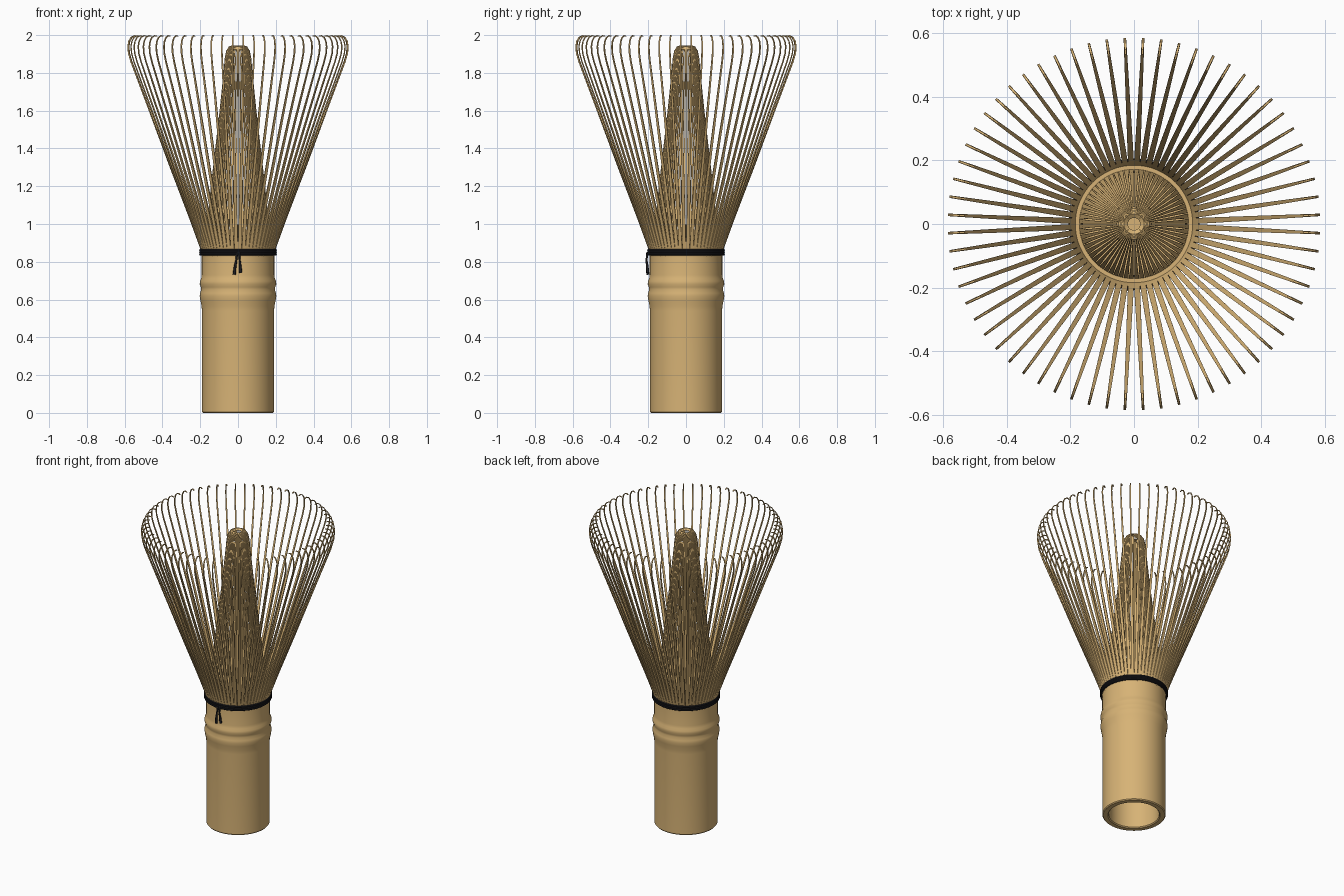
import bpy, math
from mathutils import Vector

if "Cube" in bpy.data.objects:
    bpy.data.objects.remove(bpy.data.objects["Cube"])


def material(name, rgb):
    m = bpy.data.materials.new(name)
    m.diffuse_color = (*rgb, 1)
    m.use_nodes = True
    m.node_tree.nodes["Principled BSDF"].inputs["Base Color"].default_value = m.diffuse_color
    return m


BAMBOO = material("bamboo tan", (0.68, 0.45, 0.18))
THREAD = material("black thread", (0.012, 0.012, 0.015))


def make(name, verts, faces, mat, angle=35):
    me = bpy.data.meshes.new(name)
    me.from_pydata(verts, [], faces)
    me.materials.append(mat)
    ob = bpy.data.objects.new(name, me)
    bpy.context.collection.objects.link(ob)
    bpy.ops.object.select_all(action='DESELECT')
    ob.select_set(True)
    bpy.context.view_layer.objects.active = ob
    bpy.ops.object.shade_smooth_by_angle(angle=math.radians(angle))
    return ob


def lathe(name, profile, mat, n=96, closed=False):
    """Revolve (r, z) points about z; an r of 0 becomes a pole."""
    verts, rings, faces = [], [], []
    for r, z in profile:
        if r == 0:
            rings.append([len(verts)] * n)
            verts.append((0, 0, z))
        else:
            rings.append(list(range(len(verts), len(verts) + n)))
            verts += [(r * math.cos(math.tau * i / n), r * math.sin(math.tau * i / n), z)
                      for i in range(n)]
    pairs = list(zip(rings, rings[1:]))
    if closed:
        pairs.append((rings[-1], rings[0]))
    for a, b in pairs:
        for i in range(n):
            j = (i + 1) % n
            faces.append(tuple(dict.fromkeys((a[i], a[j], b[j], b[i]))))
    return make(name, verts, faces, mat)


def tines(name, path, count, mat):
    """Ring of split tines. path: (r, z, width, thickness) along each tine."""
    verts, faces = [], []
    for k in range(count):
        a = math.tau * (k + 0.5) / count
        out = Vector((math.cos(a), math.sin(a), 0))
        side = Vector((-math.sin(a), math.cos(a), 0))
        base = len(verts)
        for i, (r, z, w, t) in enumerate(path):
            p, q = path[max(i - 1, 0)], path[min(i + 1, len(path) - 1)]
            d = Vector((q[0] - p[0], q[1] - p[1])).normalized()
            normal = out * d.y - Vector((0, 0, d.x))
            c = out * r + Vector((0, 0, z))
            for s, u in ((-1, -1), (1, -1), (1, 1), (-1, 1)):
                verts.append(c + side * (s * w / 2) + normal * (u * t / 2))
        for i in range(len(path) - 1):
            b = base + 4 * i
            for e in range(4):
                f = (e + 1) % 4
                faces.append((b + e, b + f, b + 4 + f, b + 4 + e))
        e = base + 4 * (len(path) - 1)
        faces += [(base + 3, base + 2, base + 1, base), (e, e + 1, e + 2, e + 3)]
    return make(name, verts, faces, mat)


# Hollow bamboo handle with a double-ridged node
lathe("handle", [(0, 0.58), (0.152, 0.58), (0.152, 0.006), (0.158, 0), (0.186, 0), (0.191, 0.006),
                 (0.191, 0.54), (0.193, 0.565), (0.199, 0.595), (0.203, 0.618), (0.201, 0.634),
                 (0.195, 0.652), (0.197, 0.666), (0.203, 0.682), (0.201, 0.698), (0.195, 0.712),
                 (0.192, 0.73), (0.192, 0.85), (0.17, 0.85), (0, 0.85)], BAMBOO)

# Outer flaring tines with inward-curled tips
tines("outer_tines", [(0.186, 0.83, 0.0186, 0.012), (0.196, 0.875, 0.0186, 0.011),
                      (0.25, 1.02, 0.0175, 0.009), (0.358, 1.3, 0.0145, 0.007),
                      (0.47, 1.6, 0.0115, 0.006), (0.568, 1.86, 0.0085, 0.005),
                      (0.581, 1.905, 0.008, 0.005), (0.584, 1.94, 0.0075, 0.005),
                      (0.579, 1.968, 0.007, 0.005), (0.567, 1.988, 0.007, 0.005),
                      (0.55, 1.997, 0.0065, 0.005), (0.534, 1.994, 0.006, 0.004)], 64, BAMBOO)

# Inner tines gathered into a narrow core
tines("inner_tines", [(0.168, 0.84, 0.0150, 0.009), (0.158, 1.0, 0.0125, 0.007),
                      (0.141, 1.2, 0.0095, 0.006), (0.118, 1.4, 0.0078, 0.005),
                      (0.095, 1.6, 0.0062, 0.005), (0.073, 1.82, 0.0048, 0.004),
                      (0.068, 1.88, 0.0045, 0.004), (0.060, 1.918, 0.004, 0.004),
                      (0.047, 1.938, 0.0036, 0.004), (0.032, 1.943, 0.003, 0.004),
                      (0.020, 1.935, 0.002, 0.003)], 64, BAMBOO)

# Thread binding: three stacked turns
for i in range(3):
    z0 = 0.84 + 0.0105 * i
    ring = [(0.198 + 0.0075 * math.cos(math.tau * k / 10), z0 + 0.0075 * math.sin(math.tau * k / 10))
            for k in range(10)]
    lathe(f"thread_turn_{i + 1}", ring, THREAD, closed=True).data.shade_smooth()


# Loose thread ends hanging at the front
def thread_end(name, pts):
    cu = bpy.data.curves.new(name, 'CURVE')
    cu.dimensions = '3D'
    cu.bevel_depth = 0.001
    cu.bevel_resolution = 2
    cu.use_fill_caps = True
    sp = cu.splines.new('POLY')
    sp.points.add(len(pts) - 1)
    for p, (x, y, z, r) in zip(sp.points, pts):
        p.co = (x, y, z, 1)
        p.radius = r
    cu.materials.append(THREAD)
    bpy.context.collection.objects.link(bpy.data.objects.new(name, cu))


thread_end("thread_end_left", [(-0.004, -0.204, 0.85, 6), (-0.009, -0.209, 0.81, 5),
                               (-0.016, -0.205, 0.77, 7), (-0.02, -0.202, 0.732, 8)])
thread_end("thread_end_right", [(0.006, -0.204, 0.85, 6), (0.009, -0.209, 0.81, 5),
                                (0.012, -0.205, 0.775, 7), (0.014, -0.202, 0.742, 8)])
